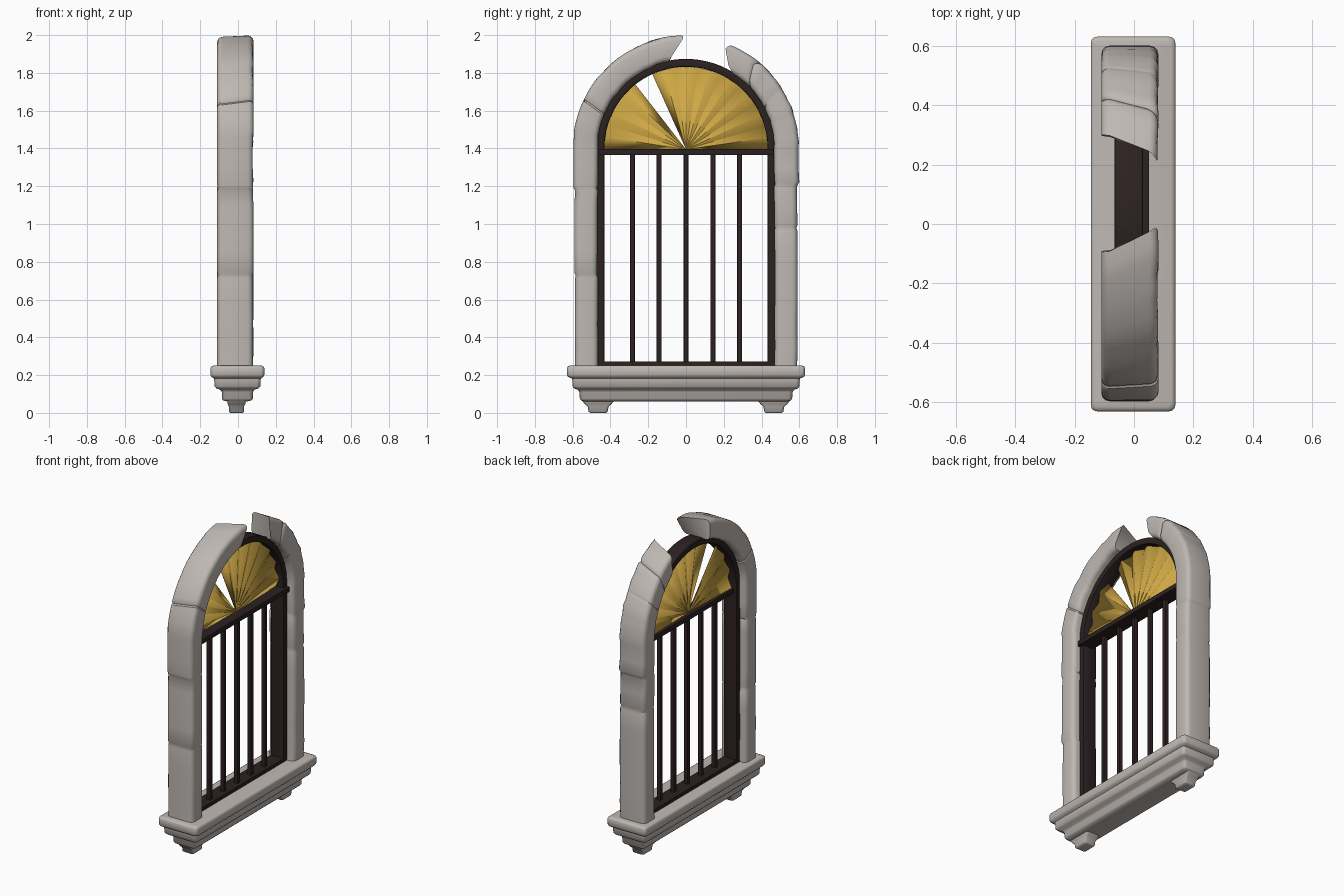
import bpy, bmesh, math, random

random.seed(4)
cube = bpy.data.objects.get("Cube")
if cube:
    bpy.data.objects.remove(cube, do_unlink=True)


def material(name, color):
    m = bpy.data.materials.new(name)
    m.use_nodes = True
    m.diffuse_color = (*color, 1)
    m.node_tree.nodes["Principled BSDF"].inputs["Base Color"].default_value = (*color, 1)
    return m


STONE = material("pale stone", (0.52, 0.48, 0.45))
IRON = material("dark iron", (0.025, 0.015, 0.015))
GOLD = material("gold glass", (0.62, 0.39, 0.06))
SPRING = 1.4  # height where the arch begins


def finish(name, bm, mat, angle=35):
    bmesh.ops.recalc_face_normals(bm, faces=bm.faces)
    mesh = bpy.data.meshes.new(name)
    bm.to_mesh(mesh)
    bm.free()
    mesh.materials.append(mat)
    ob = bpy.data.objects.new(name, mesh)
    bpy.context.collection.objects.link(ob)
    bpy.ops.object.select_all(action='DESELECT')
    ob.select_set(True)
    bpy.context.view_layer.objects.active = ob
    bpy.ops.object.shade_smooth_by_angle(angle=math.radians(angle))
    return ob


def loft(name, rings, mat, angle=35):
    """Skin a list of equal rings of points and cap both ends."""
    bm = bmesh.new()
    rows = [[bm.verts.new(p) for p in ring] for ring in rings]
    n = len(rows[0])
    for a, b in zip(rows, rows[1:]):
        for i in range(n):
            j = (i + 1) % n
            bm.faces.new((a[i], a[j], b[j], b[i]))
    caps = [bm.faces.new(rows[0]), bm.faces.new(rows[-1])]
    bmesh.ops.triangulate(bm, faces=caps)
    return finish(name, bm, mat, angle)


def rounded(a0, a1, b0, b1, r, steps=3):
    """Rounded rectangle as (a, b) pairs."""
    pts = []
    corners = ((a1 - r, b1 - r), (a0 + r, b1 - r), (a0 + r, b0 + r), (a1 - r, b0 + r))
    for k, (ca, cb) in enumerate(corners):
        for i in range(steps + 1):
            t = math.pi / 2 * (k + i / steps)
            pts.append((ca + r * math.cos(t), cb + r * math.sin(t)))
    return pts


def block(name, x, y, z, mat, r=0.004):
    sec = rounded(*x, *y, r, 2)
    return loft(name, [[(a, b, h) for a, b in sec] for h in z], mat)


def arc(side, r, phi, x):
    return (x, side * r * math.cos(phi), SPRING + r * math.sin(phi))


# Broken stone surround: a jamb and a curved arm on each side
def surround(name, side, seams, arc_seams, end_angle):
    rings = []
    sec = rounded(-0.11, 0.08, 0.468, 0.598, 0.028)

    def section(pinch, narrow):
        j = random.uniform(-0.003, 0.003)
        return [(x * (1 - pinch) + (j if x > 0 else 0),
                 0.533 + (r - 0.533) * (1 - 2 * pinch) + j - (narrow if r > 0.533 else 0))
                for x, r in sec]

    heights = [0.24, 0.35, 0.47, 0.6, 0.85, 1.1, 1.3]
    marks = [(z, 0) for z in heights]
    for s in seams:
        marks += [(s - 0.014, 0), (s, 0.03), (s + 0.014, 0)]
    for z, pinch in sorted(marks):
        narrow = 0.009 if z < seams[0] else 0.0
        rings.append([(x, side * r, z) for x, r in section(pinch, narrow)])
    marks = [(i / 18, 0) for i in range(19)]
    for s in arc_seams:
        marks += [(s - 0.008, 0), (s, 0.03), (s + 0.008, 0)]
    for t, pinch in sorted(marks):
        rings.append([arc(side, r, t * end_angle(x, r), x) for x, r in section(pinch, 0)])
    loft(name, rings, STONE, 40)


def long_end(x, r):
    u, v = (x + 0.11) / 0.19, (r - 0.468) / 0.13
    return math.radians(79 + 2 * v + 9 * u * u * v)


def short_end(x, r):
    u, v = (x + 0.11) / 0.19, (r - 0.468) / 0.13
    return math.radians(51 + 9 * v + 8 * u * u + 10 * math.sin(v * math.pi) * u * 0.4)


surround("long_stone_surround", -1, [1.19, 0.73], [0.29], long_end)
surround("short_stone_surround", 1, [1.21, 0.98], [0.47, 0.75], short_end)

# Moulded sill: stepped levels of height, half depth, half width
levels = [(0.06, 0.05, 0.535), (0.066, 0.075, 0.555), (0.075, 0.082, 0.562),
          (0.11, 0.082, 0.565), (0.122, 0.09, 0.572), (0.13, 0.112, 0.592),
          (0.14, 0.121, 0.601), (0.172, 0.123, 0.602), (0.182, 0.124, 0.604),
          (0.19, 0.137, 0.624), (0.2, 0.142, 0.63), (0.238, 0.142, 0.63),
          (0.246, 0.138, 0.626), (0.25, 0.128, 0.615)]
loft("sill", [[(x - 0.003, y, z) for x, y in rounded(-dx, dx, -dy, dy, 0.02)]
              for z, dx, dy in levels], STONE, 50)

# Stepped feet under the sill
for side, label in ((-1, "near"), (1, "far")):
    foot = [(0.0, 0.034, 0.042), (0.006, 0.04, 0.05), (0.035, 0.041, 0.056),
            (0.045, 0.046, 0.07), (0.065, 0.05, 0.085)]
    loft(label + "_foot", [[(x - 0.008, side * 0.465 + y, z)
                            for x, y in rounded(-dx, dx, -dy, dy, 0.012)]
                           for z, dx, dy in foot], STONE, 50)

# Iron frame following the opening
frame = rounded(-0.065, 0.03, 0.432, 0.474, 0.006, 2)
path = [[(x, -r, 0.25) for x, r in frame]]
path += [[arc(-1, r, math.pi * i / 40, x) for x, r in frame] for i in range(41)]
path += [[(x, r, 0.25) for x, r in frame]]
loft("iron_frame", path, IRON)

# Rails and upright bars
block("bottom_rail", (-0.065, 0.03), (-0.45, 0.45), (0.245, 0.272), IRON)
block("middle_rail", (-0.045, 0.05), (-0.465, 0.465), (1.366, 1.396), IRON)
for i in range(5):
    y = (i - 2) * 0.142
    block(f"bar_{i + 1}", (-0.022, 0.006), (y - 0.013, y + 0.013), (0.26, 1.38), IRON)


# Pleated fan light with one pane missing
def fan(name, start, stop, count):
    bm = bmesh.new()
    hub = bm.verts.new((-0.015, 0, SPRING - 0.005))
    rim = []
    for i in range(count + 1):
        t = math.radians(start + (stop - start) * i / count)
        x = -0.015 + (0.014 if i % 2 else -0.014)
        rim.append(bm.verts.new((x, 0.437 * math.cos(t), SPRING - 0.005 + 0.437 * math.sin(t))))
    for a, b in zip(rim, rim[1:]):
        bm.faces.new((hub, a, b))
    ob = finish(name, bm, GOLD, 20)
    mod = ob.modifiers.new("thickness", 'SOLIDIFY')
    mod.thickness = 0.004
    mod.offset = 0


fan("fan_light_wide", 0, 114, 14)
fan("fan_light_narrow", 128, 180, 6)
